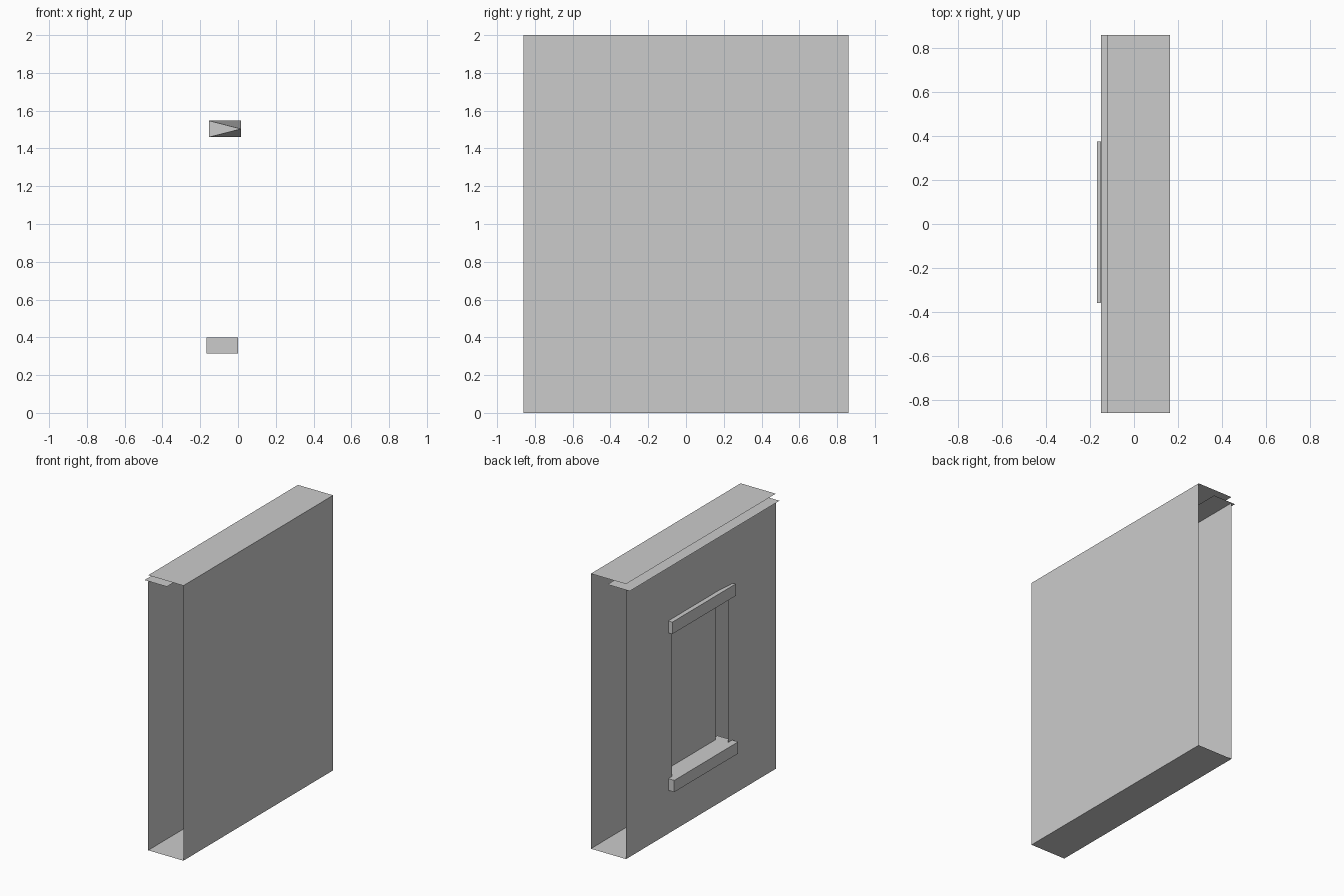
import bpy, bmesh

if "Cube" in bpy.data.objects:
    bpy.data.objects.remove(bpy.data.objects["Cube"])


def mesh_object(name, verts, faces):
    mesh = bpy.data.meshes.new(name)
    mesh.from_pydata(verts, [], faces)
    mesh.update()
    obj = bpy.data.objects.new(name, mesh)
    bpy.context.collection.objects.link(obj)
    return obj


def upright_sheet(name, x, y0, y1, z0, z1):
    return mesh_object(name, [(x, y0, z0), (x, y1, z0), (x, y1, z1), (x, y0, z1)], [(0, 1, 2, 3)])


def flat_sheet(name, x0, x1, z):
    return mesh_object(name, [(x0, -W, z), (x1, -W, z), (x1, W, z), (x0, W, z)], [(0, 1, 2, 3)])


def hull(name, points):
    obj = mesh_object(name, points, [])
    bm = bmesh.new()
    bm.from_mesh(obj.data)
    bmesh.ops.convex_hull(bm, input=bm.verts)
    bmesh.ops.dissolve_limit(bm, angle_limit=0.01, verts=bm.verts, edges=bm.edges)
    bm.to_mesh(obj.data)
    bm.free()


W = 0.86              # half length of the wall
OUT, BACK = -0.12, 0.163

# Window-side wall: grid of panels around the opening
ys = [-W, -0.31, 0.33, W]
zs = [0, 0.40, 1.47, 1.955]
faces = [(r * 4 + c, r * 4 + 4 + c, r * 4 + 5 + c, r * 4 + 1 + c)
         for r in range(3) for c in range(3) if (r, c) != (1, 1)]
mesh_object("window_wall", [(OUT, y, z) for z in zs for y in ys], faces)

# Plain wall, floor, roof and the projecting ledge under the roof
upright_sheet("plain_wall", BACK, -W, W, 0, 2)
flat_sheet("base_plate", OUT, BACK, 0)
flat_sheet("top_plate", OUT, BACK, 2)
flat_sheet("upper_ledge", -0.15, 0.03, 1.957)

# Recessed window pane
upright_sheet("window_pane", -0.027, -0.30, 0.33, 0.40, 1.47)

# Sill
hull("window_sill", [(x, y, z) for x in (-0.168, 0.0) for y in (-0.36, 0.375) for z in (0.315, 0.40)])

# Lintel, tapering to a wedge at its front inner corner
hull("window_lintel",
     [(x, 0.375, z) for x in (-0.153, 0.017) for z in (1.46, 1.547)]
     + [(-0.153, -0.355, 1.46), (-0.153, -0.355, 1.547), (0.017, -0.355, 1.503)])
